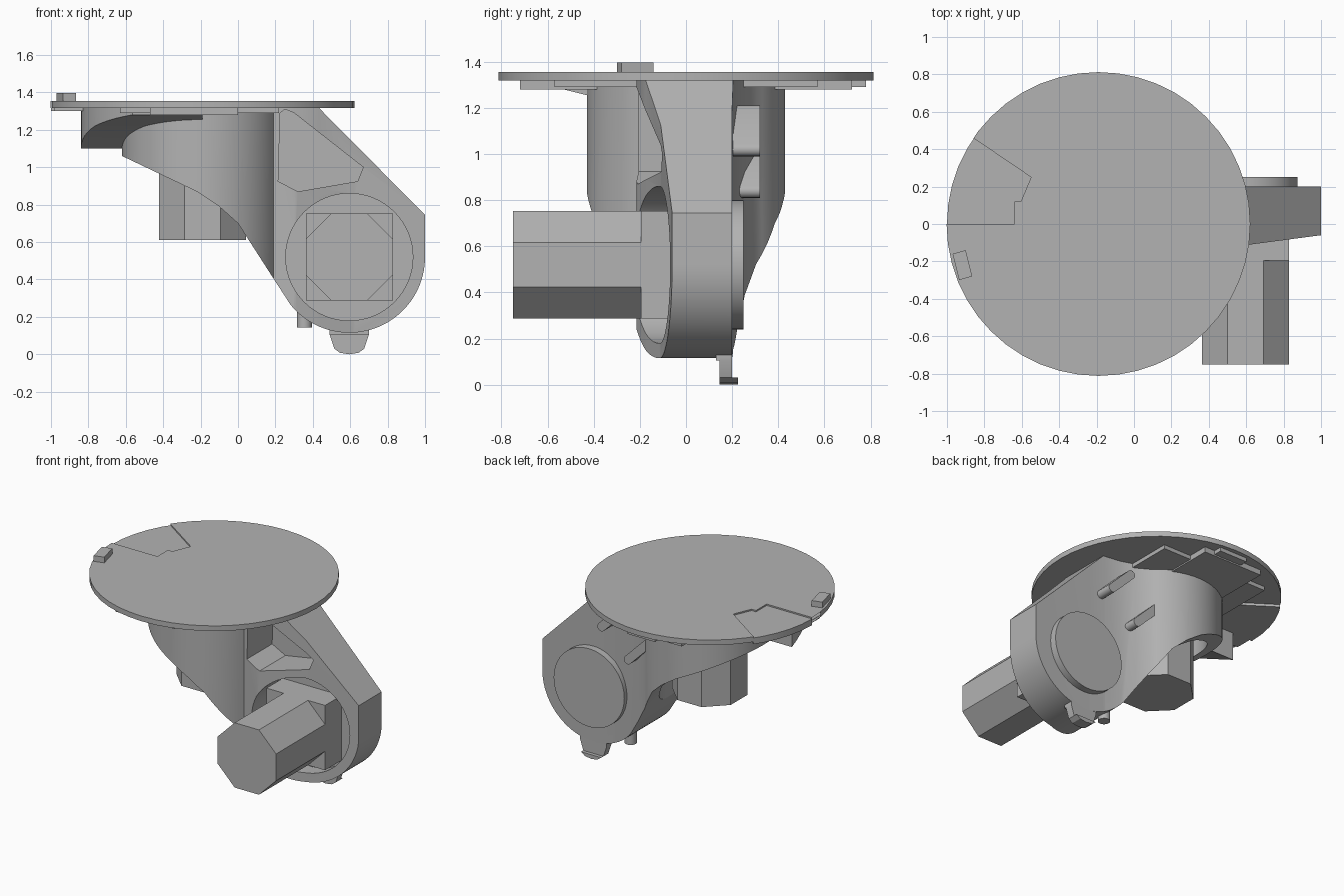
import bpy, bmesh
from math import sin, cos, radians, pi

if "Cube" in bpy.data.objects:
    bpy.data.objects.remove(bpy.data.objects["Cube"], do_unlink=True)

grey = bpy.data.materials.new("plain grey")
grey.use_nodes = True
grey.diffuse_color = (0.45, 0.45, 0.45, 1)
grey.node_tree.nodes["Principled BSDF"].inputs["Base Color"].default_value = (0.45, 0.45, 0.45, 1)

HUB = (-0.19, 0)        # turning axis of the platter
PIVOT = (0.595, 0.52)   # tilt axis, as x and z


def arc(centre, r, a0, a1, n):
    """Points along an arc, angles in degrees."""
    steps = [radians(a0 + (a1 - a0) * i / n) for i in range(n + 1)]
    return [(centre[0] + r * cos(a), centre[1] + r * sin(a)) for a in steps]


def ring(centre, r, n=64, turn=0.0):
    return arc(centre, r, turn, turn + 360, n)[:-1]


def prism(name, pts, axis, lo, hi):
    """Extrude a flat outline along an axis."""
    place = {"z": lambda a, b, c: (a, b, c),
             "y": lambda a, b, c: (a, c, b),
             "x": lambda a, b, c: (c, a, b)}[axis]
    bm = bmesh.new()
    low = [bm.verts.new(place(a, b, lo)) for a, b in pts]
    high = [bm.verts.new(place(a, b, hi)) for a, b in pts]
    bm.faces.new(low)
    bm.faces.new(high)
    for i in range(len(pts)):
        j = (i + 1) % len(pts)
        bm.faces.new((low[i], low[j], high[j], high[i]))
    bmesh.ops.recalc_face_normals(bm, faces=bm.faces)
    mesh = bpy.data.meshes.new(name)
    bm.to_mesh(mesh)
    bm.free()
    mesh.materials.append(grey)
    ob = bpy.data.objects.new(name, mesh)
    bpy.context.collection.objects.link(ob)
    return ob


def box(name, x0, x1, y0, y1, z0, z1):
    return prism(name, [(x0, y0), (x1, y0), (x1, y1), (x0, y1)], "z", z0, z1)


def combine(ob, tool, how):
    """Apply a boolean and discard the tool."""
    mod = ob.modifiers.new(how, "BOOLEAN")
    mod.operation, mod.solver, mod.object = how, "EXACT", tool
    bpy.context.view_layer.objects.active = ob
    bpy.ops.object.modifier_apply(modifier=mod.name)
    bpy.data.objects.remove(tool, do_unlink=True)


def smooth(ob):
    bpy.ops.object.select_all(action="DESELECT")
    ob.select_set(True)
    bpy.context.view_layer.objects.active = ob
    bpy.ops.object.shade_smooth_by_angle(angle=radians(25))


# Yoke: plan outline crossed with the side outline
plan = arc(HUB, 0.43, -28, -315, 56) + [
    (0.2, 0.255), (0.3, 0.222), (0.42, 0.205), (0.55, 0.2), (1.0, 0.2), (1.0, -0.06),
    (0.62, -0.11), (0.43, -0.175), (0.3, -0.215)]
outline = [(-0.7, 1.32), (-0.7, 1.1), (-0.62, 1.06), (-0.22, 0.87), (-0.1, 0.79), (0, 0.7),
           (0.18, 0.42)] + arc(PIVOT, 0.405, 219, 360, 40) + [(1.0, 0.745), (0.43, 1.32)]
yoke = prism("yoke", plan, "z", -0.1, 1.5)
combine(yoke, prism("side_cutter", outline, "y", -1, 1), "INTERSECT")
# Hollow hub, motor seat and side pocket
combine(yoke, prism("bore", ring(HUB, 0.33), "z", 0, 1.2), "DIFFERENCE")
combine(yoke, prism("seat_cutter", ring(PIVOT, 0.34), "y", -1, -0.01), "DIFFERENCE")
pocket = [(0.225, 1.29), (0.25, 1.31), (0.3, 1.29), (0.67, 1.0), (0.64, 0.925),
          (0.32, 0.87), (0.215, 0.925)]
combine(yoke, prism("pocket_cutter", pocket, "y", -1, 0.08), "DIFFERENCE")
smooth(yoke)

# Round cap on the back of the tilt axis
smooth(prism("pivot_cap", ring(PIVOT, 0.28), "y", 0.15, 0.25))

# Two eight-sided motors, the tilt one on a square flange
R = 0.2325 / cos(pi / 8)
prism("tilt_motor", ring(PIVOT, R, 8, 22.5), "y", -0.75, -0.19)
box("tilt_motor_flange", 0.3625, 0.8275, -0.195, 0, 0.2875, 0.7525)
prism("turn_motor", ring(HUB, R, 8, 22.5), "z", 0.61, 1.22)

# Platter with a sunken wedge panel
platter = prism("platter", ring(HUB, 0.812, 48), "z", 1.318, 1.355)
wedge = [(-1.1, 0), (-0.64, 0), (-0.64, 0.12), (-0.605, 0.12), (-0.55, 0.25), (-1.0, 0.555)]
combine(platter, prism("wedge_cutter", wedge, "z", 1.2, 1.5), "DIFFERENCE")
smooth(platter)
panel = prism("wedge_panel", ring(HUB, 0.81, 48), "z", 1.3, 1.345)
combine(panel, prism("panel_cutter", wedge, "z", 1.2, 1.5), "INTERSECT")
smooth(panel)
prism("index_tab", [(-0.97, -0.16), (-0.9, -0.14), (-0.865, -0.28), (-0.935, -0.3)],
      "z", 1.32, 1.396)

# Thin slabs under the platter
box("long_slab", -0.47, 0, -0.72, 0.72, 1.28, 1.32)
box("wide_slab", -0.63, 0.22, -0.57, 0.57, 1.29, 1.32)
box("rear_slab", -0.3, -0.08, 0.7, 0.78, 1.29, 1.32)
box("edge_rib", -0.98, -0.8, -0.12, 0, 1.3, 1.32)

# Ramp curling around the hub
ramp = prism("ramp", [(-0.53, 1.32), (-0.53, 1.28), (-0.43, 1.255), (-0.3, 1.22), (-0.15, 1.165),
                      (0, 1.1), (0, 1.32)], "x", -1, -0.19)
combine(ramp, prism("ramp_rim", ring(HUB, 0.65), "z", 1, 1.5), "INTERSECT")
combine(ramp, prism("ramp_bore", ring(HUB, 0.4), "z", 1, 1.5), "DIFFERENCE")
smooth(ramp)

# Slanted cable clips on the back
for name, x, z, y in (("upper_clip", 0.37, 1.1, 0.18), ("lower_clip", 0.16, 0.92, 0.22)):
    h = 0.08
    bar = arc((x + h, z - h), 0.03, 225 - 90, 225 + 180, 8)
    bar = arc((x - h, z + h), 0.03, 45, 225, 8) + arc((x + h, z - h), 0.03, 225, 405, 8)
    smooth(prism(name, bar, "y", y, 0.32))

# Hooked foot and peg below the pivot
foot = [(0.49, 0.13), (0.49, 0.105), (0.515, 0.03), (0.545, 0.008), (0.595, 0)]
foot += [(2 * PIVOT[0] - x, z) for x, z in reversed(foot[:-1])]
smooth(prism("foot", foot, "y", 0.145, 0.2))
toe = [p for p in foot if p[1] < 0.04]
smooth(prism("toe", toe, "y", 0.19, 0.225))
box("foot_collar", 0.49, 0.7, 0.13, 0.2, 0.105, 0.15)
smooth(prism("peg", ring((0.355, 0.12), 0.04, 24), "z", 0.142, 0.34))
